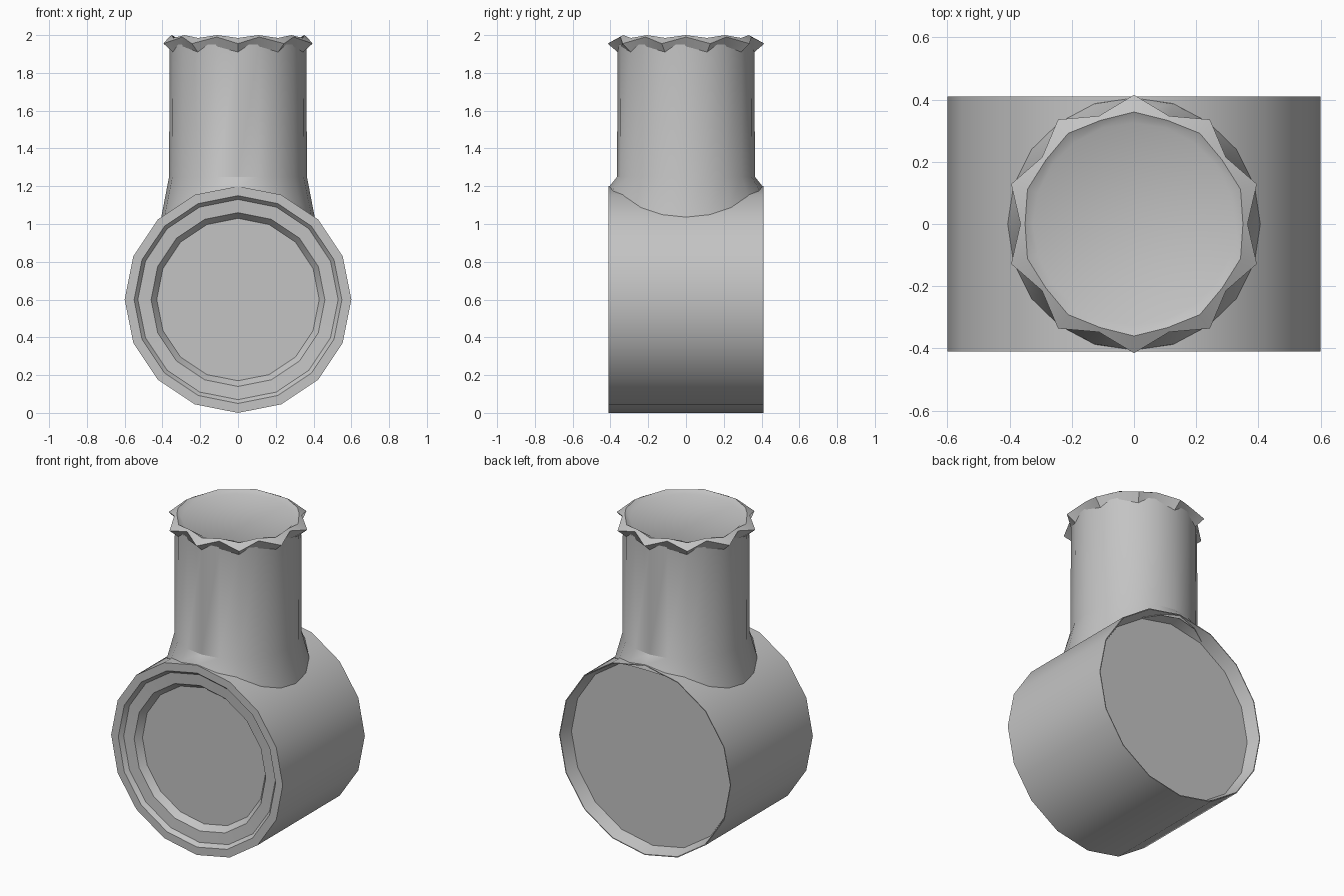
import bpy, bmesh, math
from mathutils import Matrix

if "Cube" in bpy.data.objects:
    bpy.data.objects.remove(bpy.data.objects["Cube"], do_unlink=True)

grey = bpy.data.materials.new("plain grey")
grey.use_nodes = True
grey.diffuse_color = (0.55, 0.55, 0.55, 1)
grey.node_tree.nodes["Principled BSDF"].inputs["Base Color"].default_value = (0.55, 0.55, 0.55, 1)


def loft(name, sides, rings, matrix=Matrix(), cap_ends=(True, True)):
    """Skin rings of points; each ring is a function of angle and index."""
    bm = bmesh.new()
    loops = [[bm.verts.new(ring(2 * math.pi * i / sides, i)) for i in range(sides)]
             for ring in rings]
    for a, b in zip(loops, loops[1:]):
        for i in range(sides):
            j = (i + 1) % sides
            bm.faces.new((a[i], a[j], b[j], b[i]))
    if cap_ends[0]:
        bm.faces.new(loops[0][::-1])
    if cap_ends[1]:
        bm.faces.new(loops[-1])
    bm.transform(matrix)
    bmesh.ops.recalc_face_normals(bm, faces=bm.faces)
    mesh = bpy.data.meshes.new(name)
    bm.to_mesh(mesh)
    bm.free()
    mesh.materials.append(grey)
    obj = bpy.data.objects.new(name, mesh)
    bpy.context.collection.objects.link(obj)
    bpy.ops.object.select_all(action="DESELECT")
    obj.select_set(True)
    bpy.context.view_layer.objects.active = obj
    bpy.ops.object.shade_smooth_by_angle(angle=math.radians(32))
    return obj


def circle(r, z):
    return lambda a, i: (r * math.cos(a), r * math.sin(a), z)


def zigzag(r_out, z_out, r_in, z_in):
    """Ring whose points alternate between two radii and heights."""
    return lambda a, i: ((r_out if i % 2 else r_in) * math.cos(a),
                         (r_out if i % 2 else r_in) * math.sin(a),
                         z_out if i % 2 else z_in)


def on_drum(r, sink):
    """Ring that follows the curved top of the drum."""
    def point(a, i):
        x, y = r * math.cos(a), r * math.sin(a)
        return x, y, 0.6 + math.sqrt(0.36 - x * x) - sink
    return point


# Horizontal drum with a stepped front and a dished back
lie_down = Matrix.Translation((0, 0, 0.6)) @ Matrix.Rotation(math.pi / 2, 4, "X")
loft("drum", 16, [circle(r, z) for r, z in (
    (0.57, -0.33), (0.595, -0.41), (0.6, -0.41), (0.6, 0.41), (0.55, 0.41),
    (0.53, 0.385), (0.46, 0.38), (0.43, 0.34))], lie_down)

# Upright neck with a flared foot seated on the drum
loft("neck", 20, [on_drum(0.41, 0.03), on_drum(0.405, 0),
                  circle(0.365, 1.25), circle(0.362, 1.95)], cap_ends=(False, False))

# Jagged lip around the flat top
loft("lip", 20, [zigzag(0.35, 1.90, 0.362, 1.94), zigzag(0.415, 1.955, 0.365, 1.99),
                 zigzag(0.36, 1.985, 0.35, 2.0), circle(0.325, 1.975)], cap_ends=(False, True))
